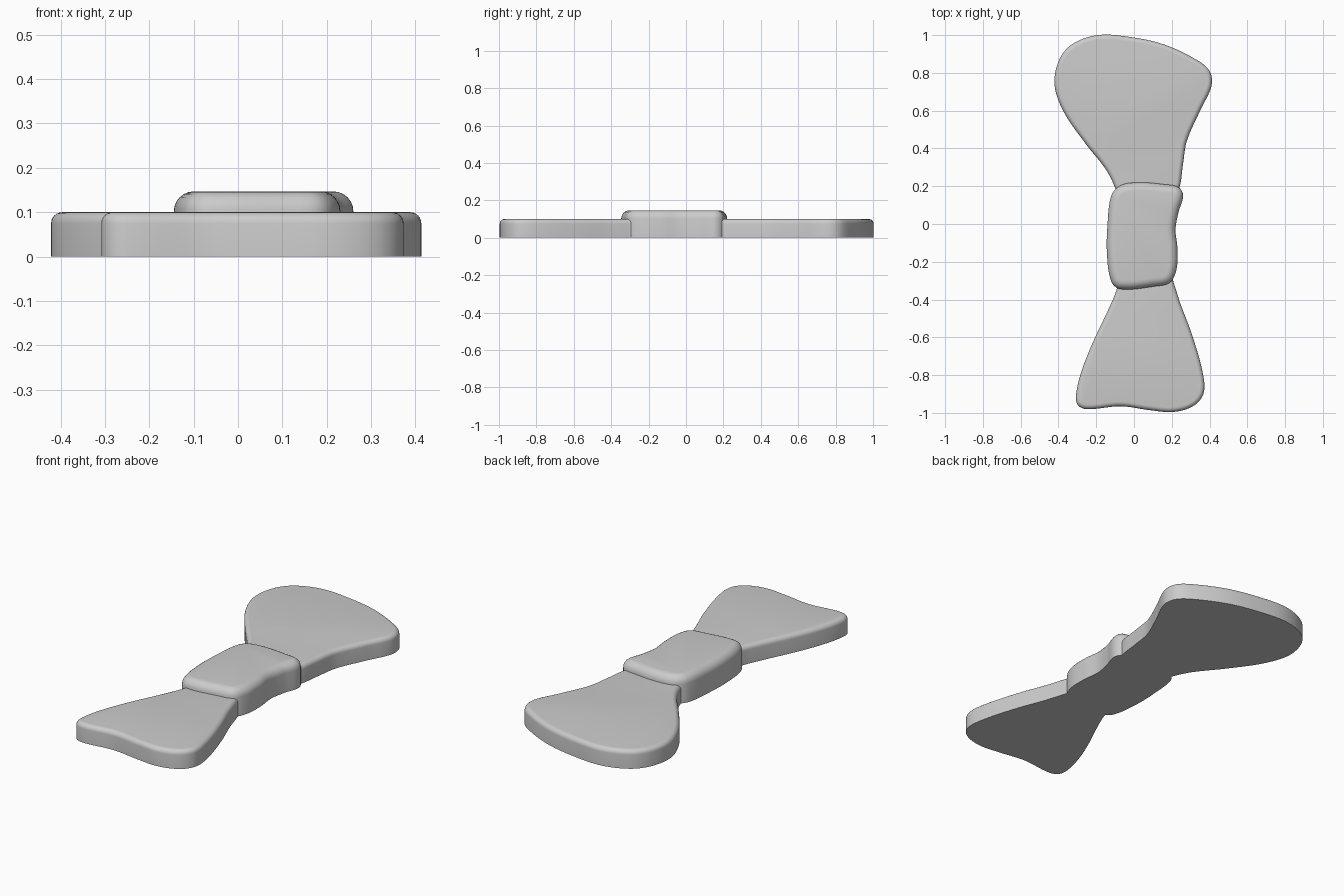
import bpy
import bmesh
from math import sin, cos, pi
from mathutils import Vector
from mathutils.geometry import interpolate_bezier

cube = bpy.data.objects.get("Cube")
if cube:
    bpy.data.objects.remove(cube, do_unlink=True)

grey = bpy.data.materials.new("plain grey")
grey.use_nodes = True
grey_color = (0.6, 0.6, 0.6, 1)
grey.diffuse_color = grey_color
grey.node_tree.nodes["Principled BSDF"].inputs["Base Color"].default_value = grey_color


def smooth_outline(points, steps=8):
    """Closed smooth curve through the points, clockwise from above."""
    pts = [Vector(p) for p in points]
    count = len(pts)
    tangents = [(pts[(i + 1) % count] - pts[i - 1]).normalized() for i in range(count)]
    result = []
    for i, start in enumerate(pts):
        j = (i + 1) % count
        end = pts[j]
        reach = (end - start).length / 3
        curve = interpolate_bezier(start, start + tangents[i] * reach,
                                   end - tangents[j] * reach, end, steps + 1)
        result += [p.to_2d() for p in curve[:-1]]
    return result


def inward_normals(outline):
    count = len(outline)
    normals = []
    for i in range(count):
        along = (outline[(i + 1) % count] - outline[i - 1]).normalized()
        normals.append(Vector((along.y, -along.x)))
    return normals


def rounded_slab(name, points, height, radius, segments=6):
    """Flat-bottomed slab with a rounded upper rim."""
    outline = smooth_outline(points)
    normals = inward_normals(outline)
    bm = bmesh.new()

    def ring(inset, z):
        return [bm.verts.new((*(p + n * inset), z)) for p, n in zip(outline, normals)]

    rings = [ring(0, 0)]
    for k in range(segments + 1):
        angle = pi / 2 * k / segments
        rings.append(ring(radius * (1 - cos(angle)),
                          height - radius + radius * sin(angle)))
    for low, high in zip(rings, rings[1:]):
        for i in range(len(low)):
            j = (i + 1) % len(low)
            bm.faces.new((low[i], low[j], high[j], high[i]))
    bm.faces.new(rings[0])
    bm.faces.new(rings[-1])
    bmesh.ops.recalc_face_normals(bm, faces=bm.faces)
    mesh = bpy.data.meshes.new(name)
    bm.to_mesh(mesh)
    bm.free()
    mesh.materials.append(grey)
    obj = bpy.data.objects.new(name, mesh)
    bpy.context.collection.objects.link(obj)
    bpy.ops.object.select_all(action="DESELECT")
    obj.select_set(True)
    bpy.context.view_layer.objects.active = obj
    bpy.ops.object.shade_smooth_by_angle(angle=pi / 5)
    return obj


# Wide rear wing, its root hidden inside the knot
back_wing = [
    (-.06, .05), (-.1, .19), (-.15, .29), (-.26, .43), (-.37, .59), (-.42, .73),
    (-.4, .86), (-.33, .95), (-.19, 1), (-.02, .99), (.16, .95), (.33, .87),
    (.4, .81), (.41, .73), (.35, .6), (.28, .44), (.26, .32), (.24, .19), (.18, .05),
]
# Narrower front wing with a wavy end
front_wing = [
    (.16, -.18), (.21, -.31), (.245, -.42), (.305, -.58), (.36, -.77), (.37, -.89),
    (.32, -.96), (.21, -.995), (.08, -.985), (-.07, -.965), (-.25, -.98),
    (-.3, -.955), (-.305, -.89), (-.275, -.77), (-.215, -.62), (-.13, -.44),
    (-.09, -.34), (-.06, -.18),
]
# Raised centre knot
knot = [
    (-.14, 0), (-.12, .15), (-.07, .205), (.03, .22), (.16, .21), (.235, .195),
    (.26, .15), (.235, .06), (.22, -.03), (.23, -.13), (.225, -.24), (.19, -.31),
    (.11, -.33), (-.07, -.345), (-.12, -.305), (-.143, -.16),
]

rounded_slab("back_wing", back_wing, height=.1, radius=.025)
rounded_slab("front_wing", front_wing, height=.1, radius=.025)
rounded_slab("centre_knot", knot, height=.147, radius=.045)
